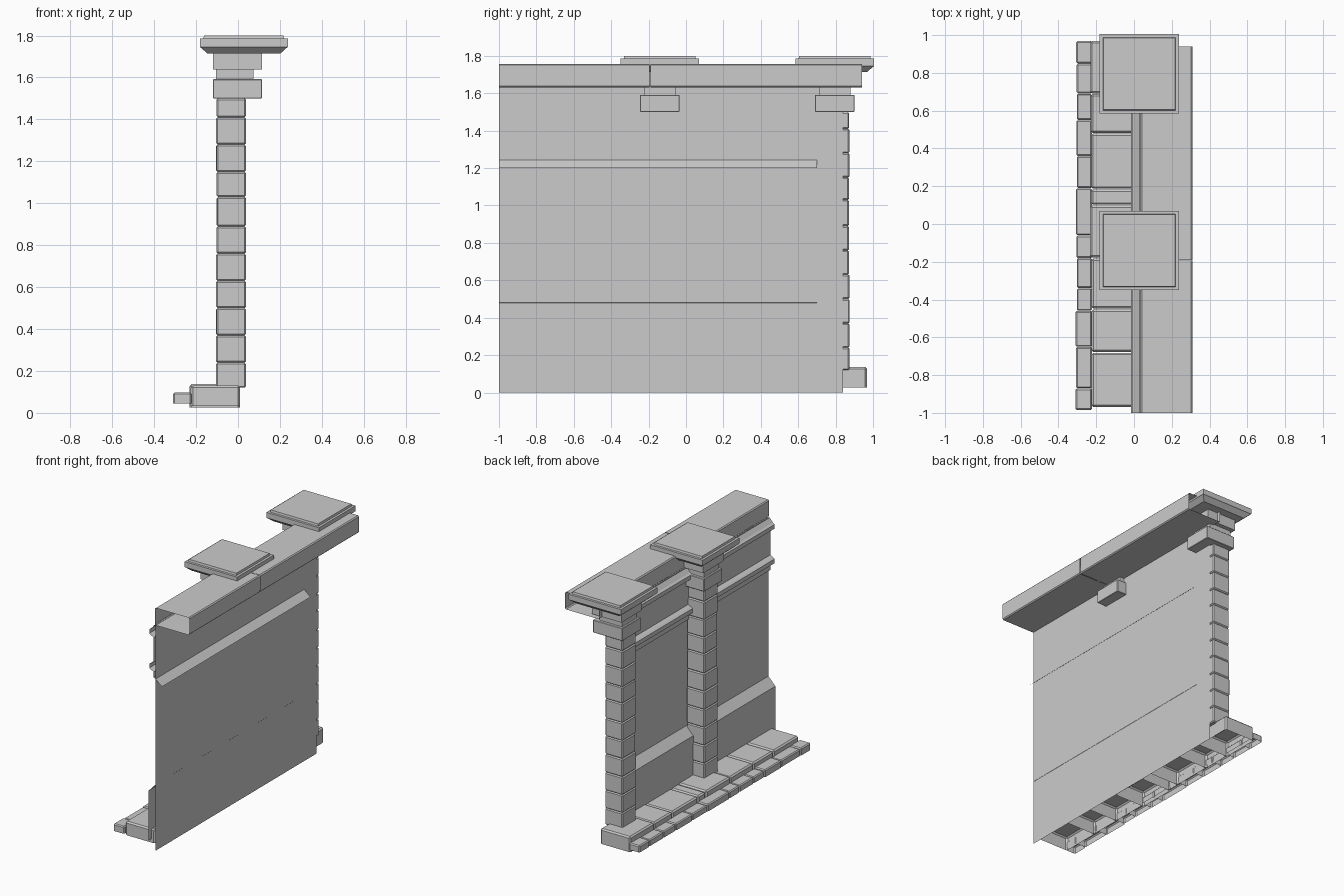
import bpy, bmesh, random
from mathutils import Vector

if "Cube" in bpy.data.objects:
    bpy.data.objects.remove(bpy.data.objects["Cube"])

random.seed(4)


def finish(name, bm):
    bmesh.ops.remove_doubles(bm, verts=bm.verts, dist=1e-5)
    me = bpy.data.meshes.new(name)
    bm.to_mesh(me)
    bm.free()
    ob = bpy.data.objects.new(name, me)
    bpy.context.collection.objects.link(ob)
    return ob


def block(name, x, y, z, bevel=0.0, hollow=False):
    """Box from (min, max) ranges; hollow removes the underside."""
    bm = bmesh.new()
    bmesh.ops.create_cube(bm, size=1)
    for v in bm.verts:
        v.co = Vector([(r[0] + r[1]) / 2 + c * (r[1] - r[0])
                       for c, r in zip(v.co, (x, y, z))])
    if hollow:
        low = [f for f in bm.faces if f.calc_center_median().z < z[0] + 1e-5]
        bmesh.ops.delete(bm, geom=low, context='FACES')
    if bevel:
        edges = [e for e in bm.edges if not e.is_boundary]
        bmesh.ops.bevel(bm, geom=edges, offset=bevel, segments=1,
                        profile=0.5, affect='EDGES')
    return finish(name, bm)


def sheet(name, profile, y0, y1, closed=False):
    """Extrude an (x, z) profile along y as an open-ended sheet."""
    bm = bmesh.new()
    a = [bm.verts.new((x, y0, z)) for x, z in profile]
    b = [bm.verts.new((x, y1, z)) for x, z in profile]
    n = len(profile)
    for i in range(n if closed else n - 1):
        j = (i + 1) % n
        bm.faces.new((a[i], b[i], b[j], a[j]))
    return finish(name, bm)


def stack(name, cx, cy, rings):
    """Square stepped plate from (half width, z) rings."""
    bm = bmesh.new()
    loops = [[bm.verts.new((cx + sx * h, cy + sy * h, z))
              for sx, sy in ((-1, -1), (1, -1), (1, 1), (-1, 1))]
             for h, z in rings]
    for lo, hi in zip(loops, loops[1:]):
        for i in range(4):
            j = (i + 1) % 4
            bm.faces.new((lo[i], lo[j], hi[j], hi[i]))
    bm.faces.new(loops[0][::-1])
    bm.faces.new(loops[-1])
    return finish(name, bm)


# Wall sheet, plinth with sloped top, frieze mouldings
sheet("wall_back", [(0.04, 0), (0.04, 1.635)], -1, 0.84)
sheet("wall_plinth", [(-0.015, 0.06), (-0.015, 0.42), (0.041, 0.48)], -1, 0.70)
sheet("wall_frieze", [(0.09, 1.20), (0.04, 1.243), (0.025, 1.25), (0.025, 1.29),
                      (0.005, 1.30), (-0.01, 1.31), (-0.01, 1.34), (0.005, 1.35),
                      (0.025, 1.36), (0.025, 1.54), (0.005, 1.55), (-0.01, 1.56),
                      (-0.01, 1.59), (0.005, 1.60), (0.03, 1.63)], -1, 0.70)

# Coping: two hollow beams with small chamfers, open ends
c = 0.007
coping = [(0.035 + c, 1.632), (0.31 - c, 1.632), (0.31, 1.632 + c), (0.31, 1.757 - c),
          (0.31 - c, 1.757), (0.035 + c, 1.757), (0.035, 1.757 - c), (0.035, 1.632 + c)]
for i, (y0, y1) in enumerate(((-1, -0.194), (-0.19, 0.94))):
    sheet(f"coping_{i}", coping, y0, y1, closed=True)

# Pillars: stone courses and capital
courses = [0.12, 0.24, 0.37, 0.50, 0.63, 0.76, 0.89, 1.03, 1.15, 1.28, 1.41, 1.50]
for p, cy in enumerate((-0.14, 0.795)):
    for i, (z0, z1) in enumerate(zip(courses, courses[1:])):
        j = random.uniform(0, 0.004)
        block(f"pillar_{p}_stone_{i}", (-0.105 + j, 0.038), (cy - 0.08 + j, cy + 0.08 - j),
              (z0, z1), 0.007)
    block(f"pillar_{p}_collar", (-0.12, 0.115), (cy - 0.105, cy + 0.105), (1.50, 1.592), 0.003)
    block(f"pillar_{p}_neck", (-0.105, 0.075), (cy - 0.085, cy + 0.085), (1.592, 1.638))
    block(f"pillar_{p}_upper_block", (-0.12, 0.115), (cy - 0.115, cy + 0.115), (1.638, 1.72))
    stack(f"pillar_{p}_cap", 0.028, cy,
          [(0.175, 1.715), (0.205, 1.742), (0.21, 1.745), (0.21, 1.785),
           (0.193, 1.785), (0.19, 1.80)])

# Inner row of kerb stones, hollow beneath
seams = [-0.97, -0.68, -0.45, -0.18, 0.10, 0.185, 0.48, 0.69, 0.97]
for i, (y0, y1) in enumerate(zip(seams, seams[1:])):
    j = random.uniform(0, 0.01)
    block(f"kerb_stone_{i}", (-0.233 + j, 0.01), (y0 + 0.002, y1 - 0.002),
          (0.025 + j, 0.138 - j), 0.01, hollow=True)

# Outer row of thin edging stones
seams = [-0.985, -0.87, -0.65, -0.46, -0.34, -0.18, -0.06, 0.19, 0.36, 0.55, 0.69, 0.85, 0.97]
for i, (y0, y1) in enumerate(zip(seams, seams[1:])):
    j = random.uniform(0, 0.008) if i else 0
    block(f"edging_stone_{i}", (-0.31 + j, -0.222), (y0 + 0.001, y1 - 0.001),
          (0.045, 0.097 - j), 0.007, hollow=True)
